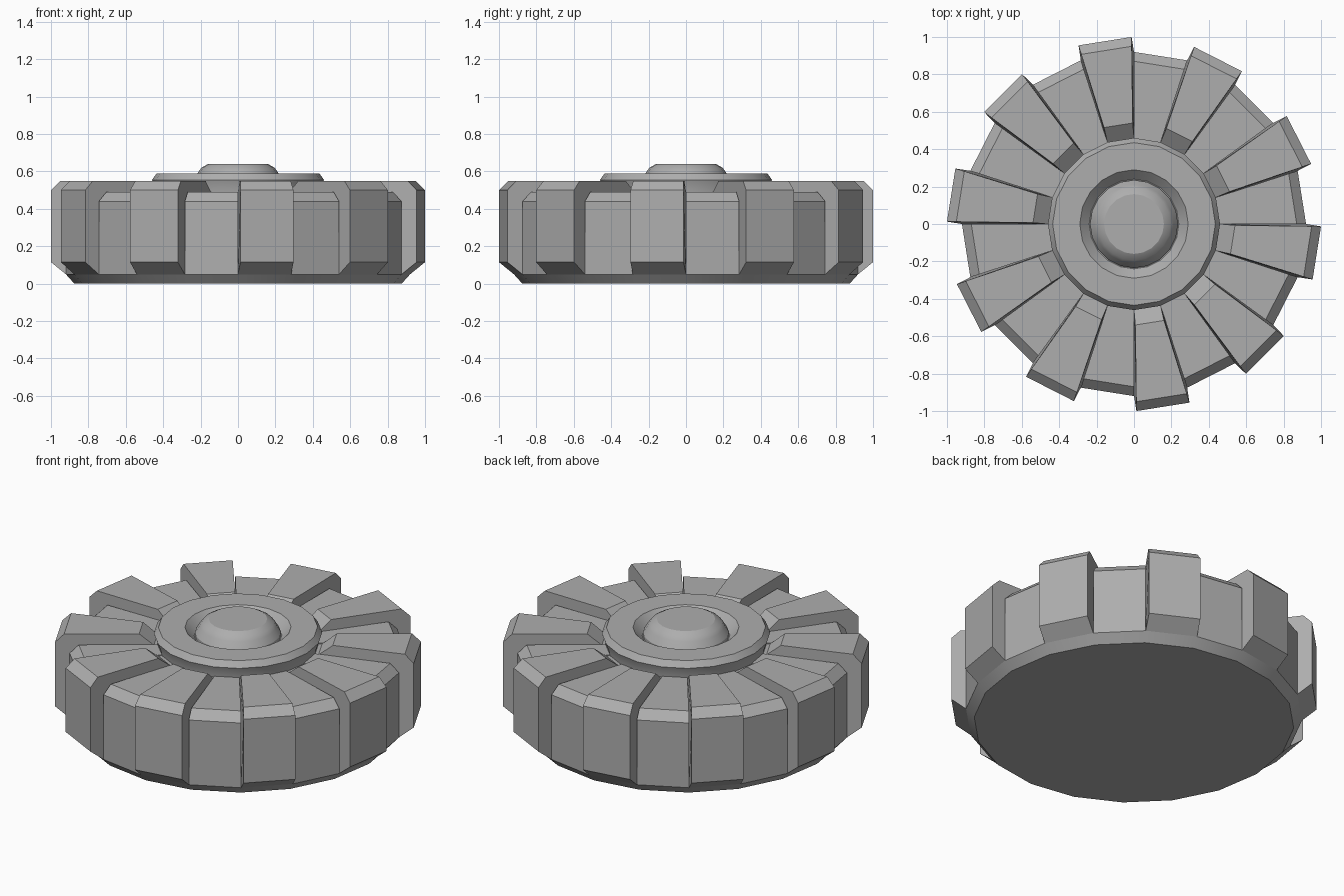
import bpy, bmesh, math

if "Cube" in bpy.data.objects:
    bpy.data.objects.remove(bpy.data.objects["Cube"])

N = 20
STEP = 2 * math.pi / N

# Dark grey for the whole wheel
grey = bpy.data.materials.new("dark_grey")
grey.diffuse_color = (0.42, 0.42, 0.42, 1)
grey.use_nodes = True
grey.node_tree.nodes["Principled BSDF"].inputs["Base Color"].default_value = grey.diffuse_color


def make_object(name, bm, smooth=False):
    bmesh.ops.recalc_face_normals(bm, faces=bm.faces)
    mesh = bpy.data.meshes.new(name)
    bm.to_mesh(mesh)
    bm.free()
    mesh.materials.append(grey)
    ob = bpy.data.objects.new(name, mesh)
    bpy.context.collection.objects.link(ob)
    if smooth:
        bpy.ops.object.select_all(action='DESELECT')
        bpy.context.view_layer.objects.active = ob
        ob.select_set(True)
        bpy.ops.object.shade_smooth_by_angle(angle=math.radians(30))
    return ob


def polar(r, a, z):
    return (r * math.cos(a), r * math.sin(a), z)


def lathe(name, profile):
    """Revolve an open (radius, z) profile, capping both ends."""
    bm = bmesh.new()
    rings = [[bm.verts.new(polar(r, i * STEP, z)) for i in range(N)]
             for r, z in profile]
    for a, b in zip(rings, rings[1:]):
        for i in range(N):
            j = (i + 1) % N
            bm.faces.new((a[i], a[j], b[j], b[i]))
    bm.faces.new(rings[0])
    bm.faces.new(rings[-1])
    return make_object(name, bm, True)


def sectors(name, profile, start):
    """Ten wedge blocks; profile points are (radius, z, side inset in radians)."""
    bm = bmesh.new()
    for k in range(start, N, 2):
        a0, a1 = k * STEP, (k + 1) * STEP
        left = [bm.verts.new(polar(r, a0 + d, z)) for r, z, d in profile]
        right = [bm.verts.new(polar(r, a1 - d, z)) for r, z, d in profile]
        bm.faces.new(left)
        bm.faces.new(right)
        n = len(profile)
        for i in range(n):
            j = (i + 1) % n
            bm.faces.new((left[i], left[j], right[j], right[i]))
    return make_object(name, bm)


# Base disc with bevelled foot
lathe("base", [(0.875, 0), (0.92, 0.05), (0.80, 0.06)])

# Lower tread blocks between the lugs
sectors("low_tread", [(0.40, 0.05, 0), (0.92, 0.05, 0), (0.92, 0.44, 0),
                      (0.87, 0.49, 0), (0.40, 0.49, 0)], 0)

# Raised lugs: tapered sides, chamfered rim, sloped inner end
t = 0.013
sectors("raised_lug", [(0.42, 0.05, 0), (0.92, 0.05, 0), (1.0, 0.115, t),
                       (1.0, 0.50, t), (0.95, 0.55, t), (0.54, 0.55, t),
                       (0.46, 0.485, 0), (0.42, 0.485, 0)], 1)

# Hub with raised ring, sunken groove and central cap
lathe("hub", [(0.44, 0.40), (0.44, 0.50), (0.46, 0.555), (0.435, 0.59),
              (0.29, 0.59), (0.24, 0.54), (0.235, 0.54), (0.235, 0.56),
              (0.21, 0.60), (0.195, 0.62), (0.16, 0.64)])
